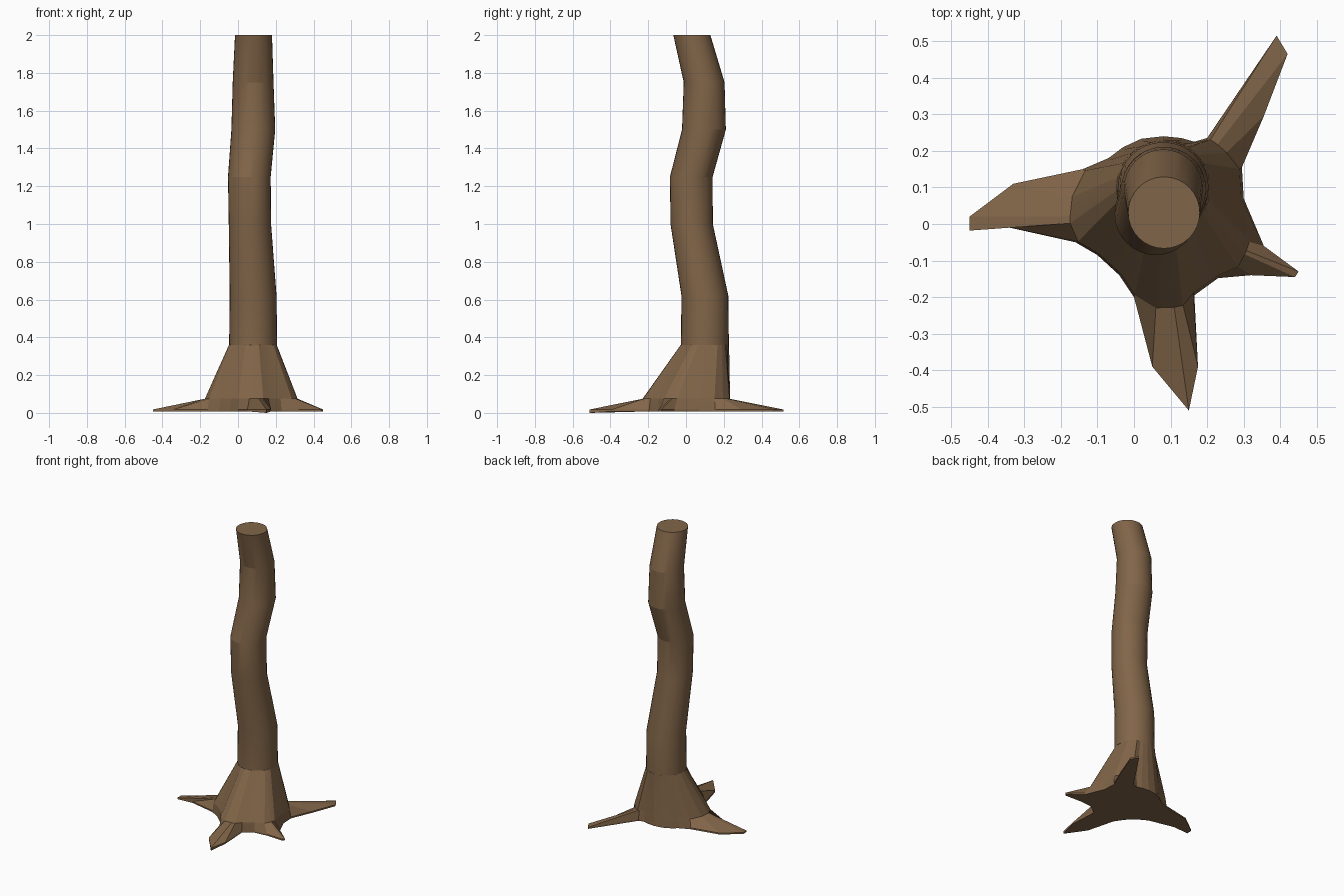
import bpy, bmesh, math
from mathutils import Vector

if "Cube" in bpy.data.objects:
    bpy.data.objects.remove(bpy.data.objects["Cube"])

bark = bpy.data.materials.new("bark")
bark.diffuse_color = (0.22, 0.13, 0.065, 1)
bark.use_nodes = True
bark.node_tree.nodes["Principled BSDF"].inputs["Base Color"].default_value = bark.diffuse_color


def loft(name, rings):
    """Skin matching rings of points and cap both ends."""
    bm = bmesh.new()
    loops = [[bm.verts.new(p) for p in ring] for ring in rings]
    n = len(loops[0])
    for lo, hi in zip(loops, loops[1:]):
        for i in range(n):
            j = (i + 1) % n
            bm.faces.new((lo[i], lo[j], hi[j], hi[i]))
    bm.faces.new(loops[0][::-1])
    bm.faces.new(loops[-1])
    bmesh.ops.recalc_face_normals(bm, faces=bm.faces)
    mesh = bpy.data.meshes.new(name)
    bm.to_mesh(mesh)
    bm.free()
    obj = bpy.data.objects.new(name, mesh)
    bpy.context.collection.objects.link(obj)
    mesh.materials.append(bark)
    return obj


# Winding trunk: centre x, centre y, z, radius
path = [(0.08, 0.10, 0.36, 0.127), (0.08, 0.10, 0.62, 0.124),
        (0.063, 0.03, 1.0, 0.112), (0.06, 0.028, 1.25, 0.113),
        (0.081, 0.095, 1.5, 0.116), (0.08, 0.096, 1.75, 0.108),
        (0.082, 0.031, 2.0, 0.098)]
turns = [math.tau * i / 32 for i in range(32)]
trunk = loft("trunk", [[(x + r * math.cos(a), y + r * math.sin(a), z) for a in turns]
                       for x, y, z, r in path])

# Flared base with five-pointed root outline on the ground
outline = [(0.30, 0.07), (0.295, 0.155), (0.355, 0.295), (0.42, 0.465), (0.39, 0.515),
           (0.20, 0.235), (0.165, 0.225), (0.13, 0.235), (0.08, 0.24), (0.02, 0.233),
           (-0.03, 0.21), (-0.07, 0.18), (-0.14, 0.15), (-0.33, 0.11), (-0.45, 0.02),
           (-0.45, -0.018), (-0.34, -0.01), (-0.16, -0.05), (-0.10, -0.085),
           (-0.04, -0.14), (0.0, -0.20), (0.05, -0.39), (0.15, -0.51), (0.175, -0.39),
           (0.165, -0.195), (0.23, -0.148), (0.32, -0.14), (0.44, -0.145),
           (0.45, -0.13), (0.355, -0.06)]
heart = Vector((0.075, 0.02))
ground, rim, shoulder, collar = [], [], [], []
for x, y in outline:
    d = Vector((x, y)) - heart
    reach = d.length
    d.normalize()
    b = heart + d * min(reach * 0.97, 0.25)
    ground.append((x, y, 0.0 if y < -0.5 else 0.008))
    rim.append((x, y, 0.018))
    shoulder.append((b.x, b.y, 0.075))
    collar.append((0.08 + 0.128 * d.x, 0.10 + 0.128 * d.y, 0.36))
roots = loft("root_flare", [ground, rim, shoulder, collar])

# Smooth round bark, crisp bends
for obj, angle in ((trunk, 13), (roots, 8)):
    bpy.ops.object.select_all(action='DESELECT')
    obj.select_set(True)
    bpy.context.view_layer.objects.active = obj
    bpy.ops.object.shade_smooth_by_angle(angle=math.radians(angle))
